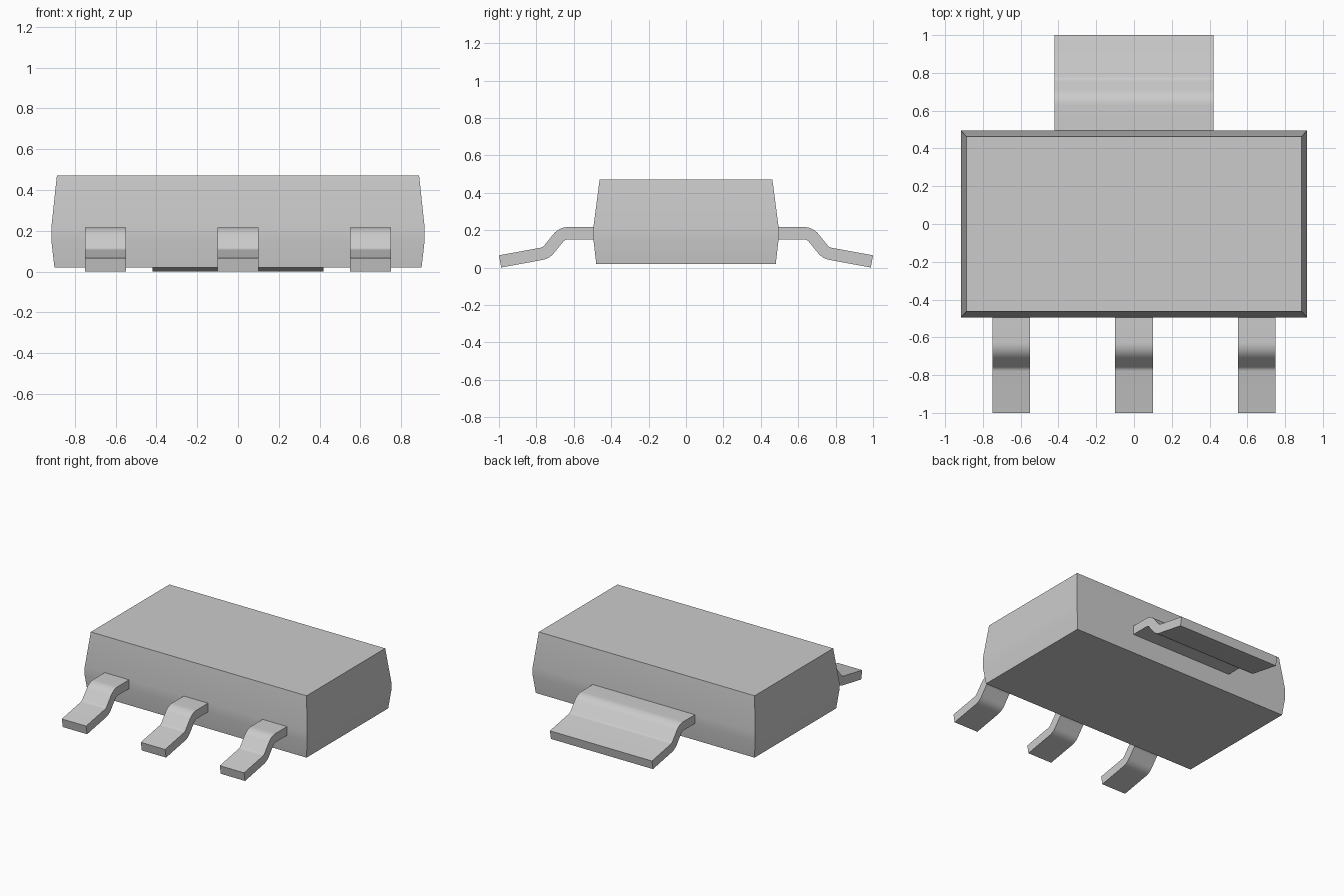
import bpy
import bmesh
import math
from mathutils import Vector

if "Cube" in bpy.data.objects:
    bpy.data.objects.remove(bpy.data.objects["Cube"], do_unlink=True)

# One plain grey for the whole package
grey = bpy.data.materials.new("light grey")
grey.use_nodes = True
colour = (0.6, 0.6, 0.6, 1)
grey.diffuse_color = colour
grey.node_tree.nodes["Principled BSDF"].inputs["Base Color"].default_value = colour


def finish(name, bm):
    bmesh.ops.recalc_face_normals(bm, faces=bm.faces)
    mesh = bpy.data.meshes.new(name)
    bm.to_mesh(mesh)
    bm.free()
    mesh.materials.append(grey)
    obj = bpy.data.objects.new(name, mesh)
    bpy.context.collection.objects.link(obj)
    bpy.ops.object.select_all(action="DESELECT")
    obj.select_set(True)
    bpy.context.view_layer.objects.active = obj
    bpy.ops.object.shade_smooth_by_angle(angle=math.radians(30))
    return obj


def bridge(bm, rings):
    # Skin consecutive four-cornered rings and cap both ends
    for a, b in zip(rings, rings[1:]):
        for i in range(4):
            j = (i + 1) % 4
            bm.faces.new((a[i], a[j], b[j], b[i]))
    bm.faces.new(rings[0])
    bm.faces.new(rings[-1])


def fillet(before, corner, after, radius, steps=8):
    # Round a path corner; returns (point, travel direction) pairs
    d1, d2 = (corner - before).normalized(), (after - corner).normalized()
    turn = d1.angle_signed(d2)
    start = corner - d1 * radius * math.tan(abs(turn) / 2)
    side = Vector((-d1.y, d1.x))
    if side.dot(d2) < 0:
        side = -side
    centre = start + side * radius
    arc = []
    for i in range(steps + 1):
        a = abs(turn) * i / steps
        point = centre + radius * (d1 * math.sin(a) - side * math.cos(a))
        arc.append((point, d1 * math.cos(a) + side * math.sin(a)))
    return arc


# Bent strip centreline: out of the body, down, then along the foot
root, knee, heel, toe = (Vector(p) for p in
                         ((0.485, 0.184), (0.662, 0.184), (0.748, 0.078), (0.994, 0.033)))
path = [(root, (knee - root).normalized())]
path += fillet(root, knee, heel, 0.07) + fillet(knee, heel, toe, 0.07)
path.append((toe, (toe - heel).normalized()))


def lead(name, x, width, facing):
    bm = bmesh.new()
    rings = []
    for point, d in path:
        offset = Vector((-d.y, d.x)) * 0.033
        top, low = point + offset, point - offset
        rings.append([bm.verts.new((x + s * width / 2, facing * p.x, p.y))
                      for s, p in ((-1, top), (1, top), (1, low), (-1, low))])
    bridge(bm, rings)
    return finish(name, bm)


# Moulded body: tapered above and below a short vertical band
bm = bmesh.new()
levels = ((0.02, 0.9, 0.48), (0.15, 0.915, 0.495), (0.217, 0.915, 0.495), (0.47, 0.888, 0.462))
bridge(bm, [[bm.verts.new((sx * hx, sy * hy, z))
             for sx, sy in ((-1, -1), (1, -1), (1, 1), (-1, 1))]
            for z, hx, hy in levels])
finish("body", bm)

# Three front leads and the wide rear tab
for name, x in (("right_lead", -0.65), ("middle_lead", 0), ("left_lead", 0.65)):
    lead(name, x, 0.2, -1)
lead("rear_tab", 0, 0.84, 1)
